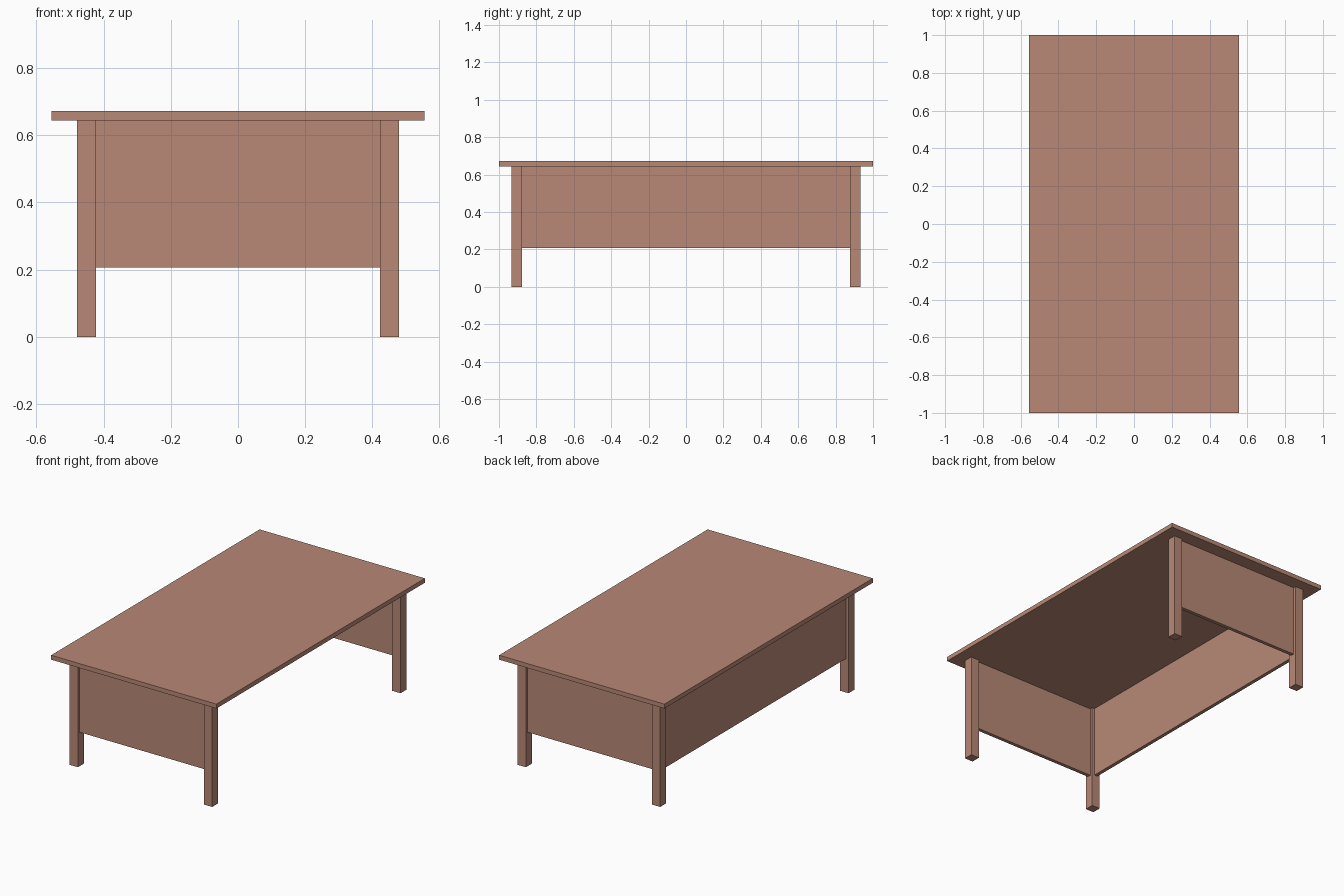
import bpy

if "Cube" in bpy.data.objects:
    bpy.data.objects.remove(bpy.data.objects["Cube"])

wood = bpy.data.materials.new("wood")
wood.diffuse_color = (0.48, 0.25, 0.18, 1)
wood.use_nodes = True
wood.node_tree.nodes["Principled BSDF"].inputs["Base Color"].default_value = wood.diffuse_color


def box(name, lo, hi):
    """Axis-aligned box between two opposite corners."""
    bpy.ops.mesh.primitive_cube_add(size=1, location=[(a + b) / 2 for a, b in zip(lo, hi)])
    ob = bpy.context.object
    ob.name = name
    ob.scale = [b - a for a, b in zip(lo, hi)]
    bpy.ops.object.transform_apply(location=False, rotation=False, scale=True)
    ob.data.materials.append(wood)
    return ob


TOP_Z, UNDER_Z, PANEL_Z = 0.671, 0.644, 0.206
LEG_X, LEG_Y, LEG_W = 0.479, 0.932, 0.056   # outer leg faces and leg width
PANEL_T = 0.022
inner_x, inner_y = LEG_X - LEG_W, LEG_Y - LEG_W
mid_x, mid_y = LEG_X - LEG_W / 2, LEG_Y - LEG_W / 2
h = PANEL_T / 2

# Table top
box("table_top", (-0.555, -1, UNDER_Z), (0.555, 1, TOP_Z))

# Four square legs and the two end panels
for sy, end in ((-1, "front"), (1, "back")):
    for sx, side in ((-1, "left"), (1, "right")):
        x, y, w = sx * mid_x, sy * mid_y, LEG_W / 2
        box(f"{end}_{side}_leg", (x - w, y - w, 0), (x + w, y + w, UNDER_Z))
    y = sy * mid_y
    box(f"{end}_panel", (-inner_x, y - h, PANEL_Z), (inner_x, y + h, UNDER_Z))

# Long panel on the left side only; the right side stays open
box("left_panel", (-mid_x - h, -inner_y, PANEL_Z), (-mid_x + h, inner_y, UNDER_Z))
